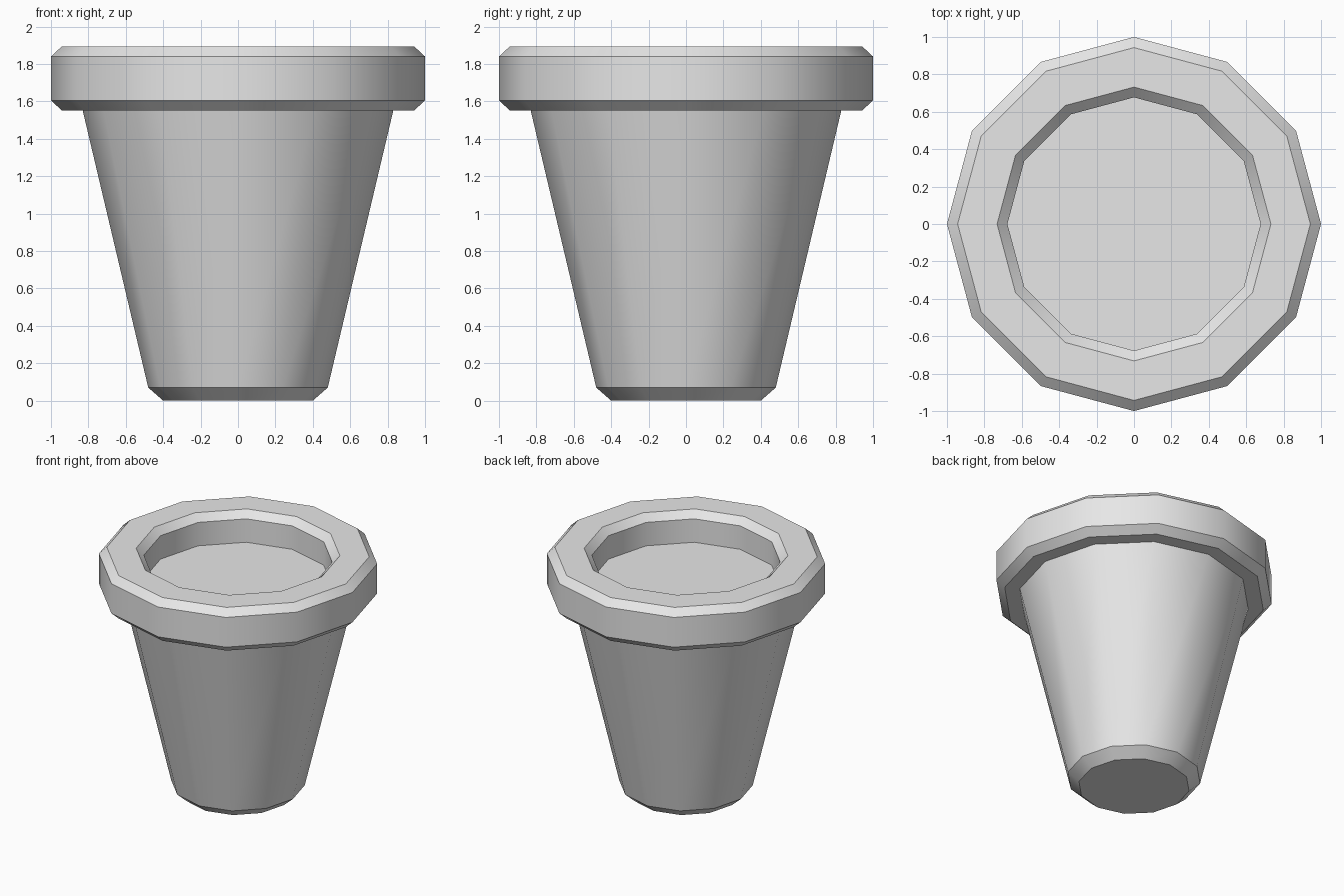
import bpy, bmesh, math

SIDES = 12

cube = bpy.data.objects.get("Cube")
if cube:
    bpy.data.objects.remove(cube, do_unlink=True)

grey = bpy.data.materials.new("plain grey")
grey.use_nodes = True
colour = (0.8, 0.8, 0.8, 1)
grey.diffuse_color = colour
grey.node_tree.nodes["Principled BSDF"].inputs["Base Color"].default_value = colour


def lathe(name, profile, cap_start=False):
    """Turn a (radius, height) profile around z, with optional end cap."""
    bm = bmesh.new()
    rings = []
    for r, z in profile:
        rings.append([bm.verts.new((r * math.cos(a), r * math.sin(a), z))
                      for a in (i * math.tau / SIDES for i in range(SIDES))])
    for low, high in zip(rings, rings[1:]):
        for i in range(SIDES):
            j = (i + 1) % SIDES
            bm.faces.new((low[i], low[j], high[j], high[i]))
    if cap_start:
        bm.faces.new(rings[0][::-1])
    mesh = bpy.data.meshes.new(name)
    bm.to_mesh(mesh)
    bm.free()
    mesh.materials.append(grey)
    obj = bpy.data.objects.new(name, mesh)
    bpy.context.collection.objects.link(obj)
    bpy.ops.object.select_all(action='DESELECT')
    obj.select_set(True)
    bpy.context.view_layer.objects.active = obj
    bpy.ops.object.shade_smooth_by_angle(angle=math.radians(33))
    return obj


# Tapered pot with a chamfered foot, thick chamfered rim and inner wall
lathe("pot", [(0.40, 0), (0.48, 0.07), (0.83, 1.55), (0.94, 1.55),
              (1.0, 1.605), (1.0, 1.84), (0.943, 1.893), (0.732, 1.893),
              (0.677, 1.84), (0.677, 1.655)], cap_start=True)

# Flat soil surface inside the rim
bpy.ops.mesh.primitive_circle_add(vertices=SIDES, radius=0.677,
                                  fill_type='NGON', location=(0, 0, 1.655))
soil = bpy.context.object
soil.name = "soil"
soil.data.materials.append(grey)
